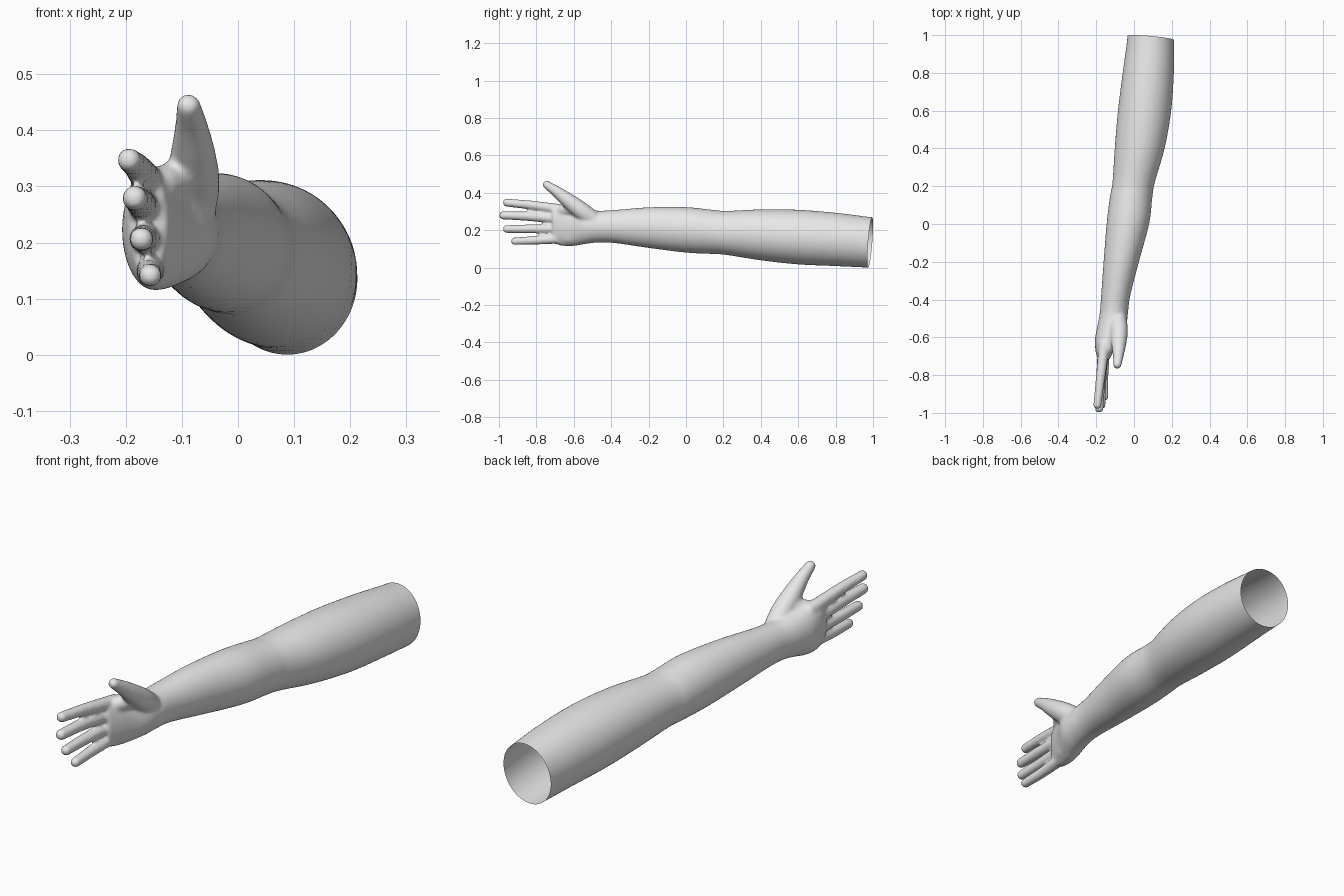
import bpy, bmesh, math
from mathutils import Vector, Matrix

cube = bpy.data.objects.get("Cube")
if cube:
    bpy.data.objects.remove(cube, do_unlink=True)

skin = bpy.data.materials.new("plain grey")
skin.use_nodes = True
grey = (0.8, 0.8, 0.8, 1)
skin.diffuse_color = grey
skin.node_tree.nodes["Principled BSDF"].inputs["Base Color"].default_value = grey


def spline(points, steps):
    """Smooth samples through a list of equal-length tuples."""
    pts = [Vector(p) for p in points]
    pts = [2 * pts[0] - pts[1]] + pts + [2 * pts[-1] - pts[-2]]
    out = []
    for a, b, c, d in zip(pts, pts[1:], pts[2:], pts[3:]):
        for i in range(steps):
            t = i / steps
            out.append(0.5 * (2 * b + (c - a) * t + (2 * a - 5 * b + 4 * c - d) * t ** 2
                              + (3 * b - a - 3 * c + d) * t ** 3))
    return out + [pts[-2]]


def loft(bm, sections, steps=5, sides=48):
    """Capped skin over elliptical sections (y, left x, right x, low z, high z)."""
    rings = []
    for y, x0, x1, z0, z1 in spline(sections, steps):
        ring = []
        for i in range(sides):
            a = math.tau * i / sides
            ring.append(bm.verts.new(((x0 + x1) / 2 + (x1 - x0) / 2 * math.cos(a), y,
                                      (z0 + z1) / 2 + (z1 - z0) / 2 * math.sin(a))))
        rings.append(ring)
    for r, s in zip(rings, rings[1:]):
        for i in range(sides):
            j = (i + 1) % sides
            bm.faces.new((r[i], r[j], s[j], s[i]))
    bm.faces.new(rings[0])
    bm.faces.new(rings[-1])


def digit(bm, path, steps=10):
    """Rounded finger from closely spaced balls (x, y, z, radius)."""
    for x, y, z, r in spline(path, steps):
        bmesh.ops.create_icosphere(bm, subdivisions=3, radius=r + 0.002,
                                   matrix=Matrix.Translation((x, y, z)))


bm = bmesh.new()

# Upper arm, elbow, forearm, wrist and palm
loft(bm, [
    (1.06, -0.03, 0.215, -0.004, 0.262),
    (0.97, -0.037, 0.213, 0.0, 0.272),
    (0.80, -0.06, 0.211, 0.008, 0.293),
    (0.60, -0.085, 0.197, 0.017, 0.309),
    (0.40, -0.102, 0.162, 0.039, 0.311),
    (0.22, -0.114, 0.110, 0.067, 0.303),
    (0.14, -0.128, 0.097, 0.073, 0.309),
    (0.00, -0.145, 0.080, 0.080, 0.323),
    (-0.20, -0.161, 0.026, 0.105, 0.322),
    (-0.38, -0.174, -0.020, 0.131, 0.308),
    (-0.47, -0.181, -0.032, 0.134, 0.304),
    (-0.54, -0.194, -0.042, 0.126, 0.314),
    (-0.61, -0.206, -0.078, 0.115, 0.326),
    (-0.67, -0.204, -0.106, 0.118, 0.337),
    (-0.715, -0.192, -0.128, 0.135, 0.332),
])

# Four fingers: knuckle, middle joint, tip, with base and tip radius
fingers = [
    ((-0.158, -0.64, 0.306), (-0.178, -0.82, 0.333), (-0.194, -0.958, 0.347), 0.028, 0.020),
    ((-0.162, -0.64, 0.258), (-0.177, -0.84, 0.274), (-0.184, -0.976, 0.279), 0.028, 0.021),
    ((-0.160, -0.64, 0.208), (-0.170, -0.82, 0.207), (-0.172, -0.958, 0.206), 0.027, 0.020),
    ((-0.152, -0.63, 0.158), (-0.158, -0.79, 0.147), (-0.156, -0.915, 0.141), 0.027, 0.019),
]
for base, mid, tip, r0, r1 in fingers:
    digit(bm, [(*base, r0), (*mid, 0.4 * r0 + 0.6 * r1), (*tip, r1)])

# Thumb with its root, and the fleshy pad at the base of the palm
digit(bm, [(-0.085, -0.50, 0.260, 0.044), (-0.079, -0.56, 0.305, 0.045),
           (-0.080, -0.625, 0.354, 0.039), (-0.083, -0.69, 0.405, 0.028),
           (-0.088, -0.745, 0.443, 0.020)])
digit(bm, [(-0.105, -0.53, 0.18, 0.042), (-0.14, -0.62, 0.165, 0.042)])
# Web between thumb and first finger
digit(bm, [(-0.098, -0.60, 0.315, 0.034), (-0.135, -0.655, 0.305, 0.030)])

bmesh.ops.recalc_face_normals(bm, faces=bm.faces[:])
mesh = bpy.data.meshes.new("arm")
bm.to_mesh(mesh)
bm.free()
arm = bpy.data.objects.new("arm_and_hand", mesh)
bpy.context.collection.objects.link(arm)

# Fuse every part into one smooth skin
fuse = arm.modifiers.new("fuse", 'REMESH')
fuse.mode = 'VOXEL'
fuse.voxel_size = 0.007
fuse.use_smooth_shade = True
soften = arm.modifiers.new("soften", 'SMOOTH')
soften.factor = 0.5
soften.iterations = 7
bpy.context.view_layer.update()
fused = bpy.data.meshes.new_from_object(
    arm.evaluated_get(bpy.context.evaluated_depsgraph_get()))
arm.modifiers.clear()
arm.data = fused

# Slice the shoulder end open along a slanted plane
bm = bmesh.new()
bm.from_mesh(fused)
bmesh.ops.bisect_plane(bm, geom=bm.verts[:] + bm.edges[:] + bm.faces[:],
                       plane_co=(0.09, 0.985, 0.14), plane_no=(0.09, 1, -0.08),
                       clear_outer=True)
for f in bm.faces:
    f.smooth = True
    f.material_index = 0
bm.to_mesh(fused)
bm.free()
fused.materials.clear()
fused.materials.append(skin)
